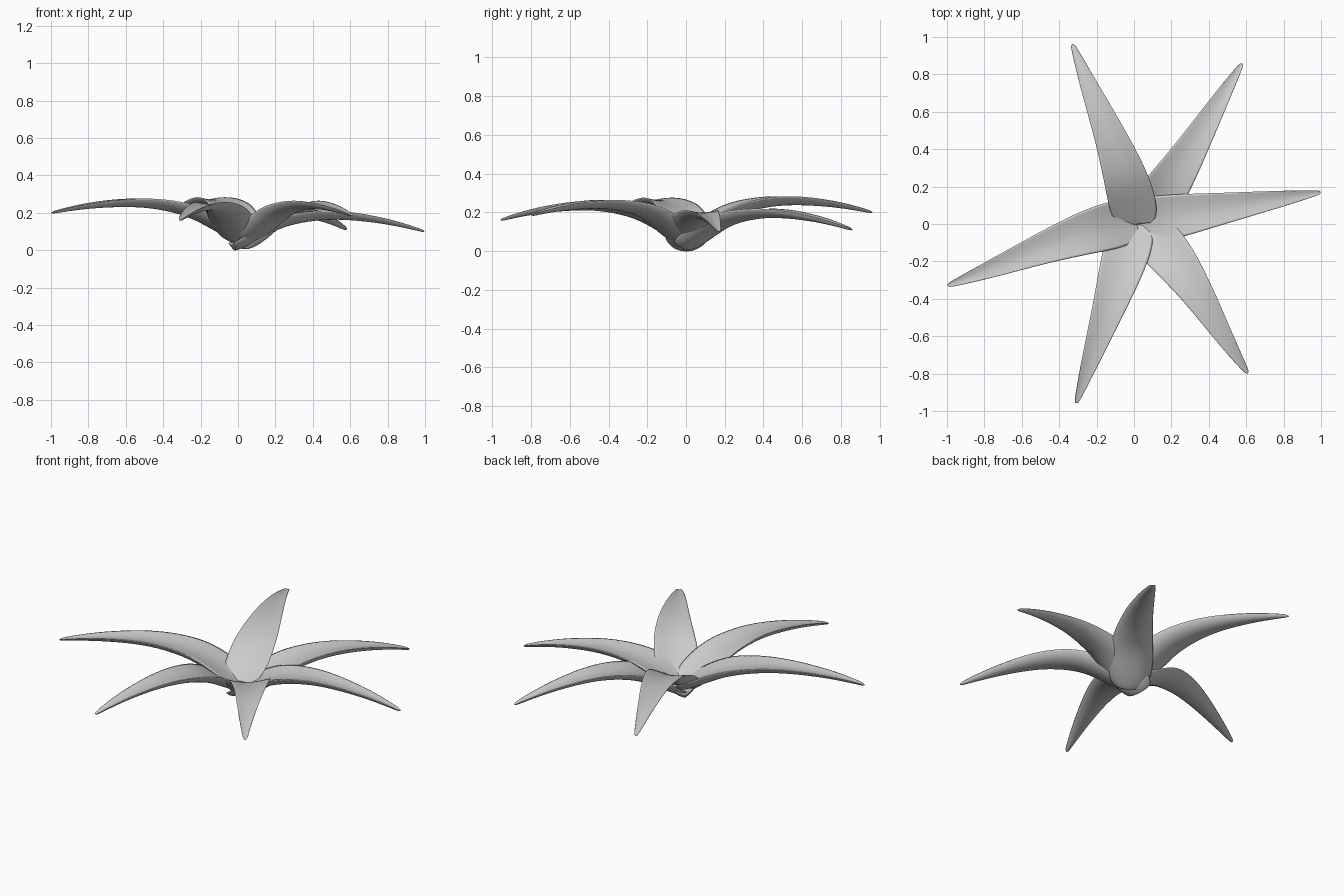
import bpy, bmesh, math
from mathutils import Vector

if "Cube" in bpy.data.objects:
    bpy.data.objects.remove(bpy.data.objects["Cube"])

# leaf stations: distance 0-1, height above base, half width, thickness
STATIONS = [
    (0.00, -0.015, 0.085, 0.090), (0.025, 0.000, 0.112, 0.115),
    (0.10, 0.045, 0.129, 0.130), (0.20, 0.104, 0.125, 0.130),
    (0.30, 0.140, 0.113, 0.122), (0.45, 0.163, 0.091, 0.105),
    (0.60, 0.161, 0.070, 0.088), (0.80, 0.134, 0.043, 0.060),
    (0.96, 0.093, 0.018, 0.032), (1.00, 0.080, 0.010, 0.020)]
# channelled top, rounded underside
SECTION = [(-1, .18), (-.5, .08), (0, .03), (.5, .08), (1, .18),
           (.82, -.1), (.35, -.33), (-.35, -.33), (-.82, -.1)]


def leaf(name, base, tip, base_z, tip_z, bow):
    """One curved, tapered, closed leaf from base to tip (bow = sideways bend)."""
    b, t = Vector((*base, 0)), Vector((*tip, 0))
    right = Vector((t.y - b.y, b.x - t.x, 0)).normalized()
    fix = tip_z - base_z - STATIONS[-1][1]
    path = [b.lerp(t, s) + right * (bow * 6.75 * s * (1 - s) ** 2)
            + Vector((0, 0, base_z + h + fix * s * s)) for s, h, w, k in STATIONS]
    bm = bmesh.new()
    rings = []
    for i, (s, h, w, k) in enumerate(STATIONS):
        tan = (path[min(i + 1, len(path) - 1)] - path[max(i - 1, 0)]).normalized()
        side = tan.cross(Vector((0, 0, 1))).normalized()
        up = side.cross(tan)
        rings.append([bm.verts.new(path[i] + side * u * w + up * v * k)
                      for u, v in SECTION])
    n = len(SECTION)
    for r0, r1 in zip(rings, rings[1:]):
        for j in range(n):
            bm.faces.new((r0[j], r0[(j + 1) % n], r1[(j + 1) % n], r1[j]))
    bm.faces.new(rings[0])
    bm.faces.new(rings[-1])
    bmesh.ops.recalc_face_normals(bm, faces=bm.faces)
    for f in bm.faces:
        f.smooth = True
    # keep the leaf margins and blunt base crisp
    crease = bm.edges.layers.float.new("crease_edge")
    for r0, r1 in zip(rings, rings[1:]):
        for j in (0, 4):
            bm.edges.get((r0[j], r1[j]))[crease] = 0.7
    for j in range(n):
        bm.edges.get((rings[0][j], rings[0][(j + 1) % n]))[crease] = 0.6
    me = bpy.data.meshes.new(name)
    bm.to_mesh(me)
    bm.free()
    ob = bpy.data.objects.new(name, me)
    bpy.context.collection.objects.link(ob)
    sub = ob.modifiers.new("smooth", 'SUBSURF')
    sub.levels = sub.render_levels = 2


# six leaves spiralling up from the lowest
leaf("right_leaf", (-.03, 0), (1.0, .17), .038, .10, 0)
leaf("back_right_leaf", (.03, 0), (.58, .86), .045, .11, .02)
leaf("front_left_leaf", (0, 0), (-.31, -.96), .08, .16, -.01)
leaf("front_right_leaf", (.05, -.02), (.61, -.80), .08, .185, -.035)
leaf("left_leaf", (.01, .02), (-1.0, -.33), .09, .20, .025)
leaf("back_left_leaf", (.015, 0), (-.33, .965), .10, .20, .028)
